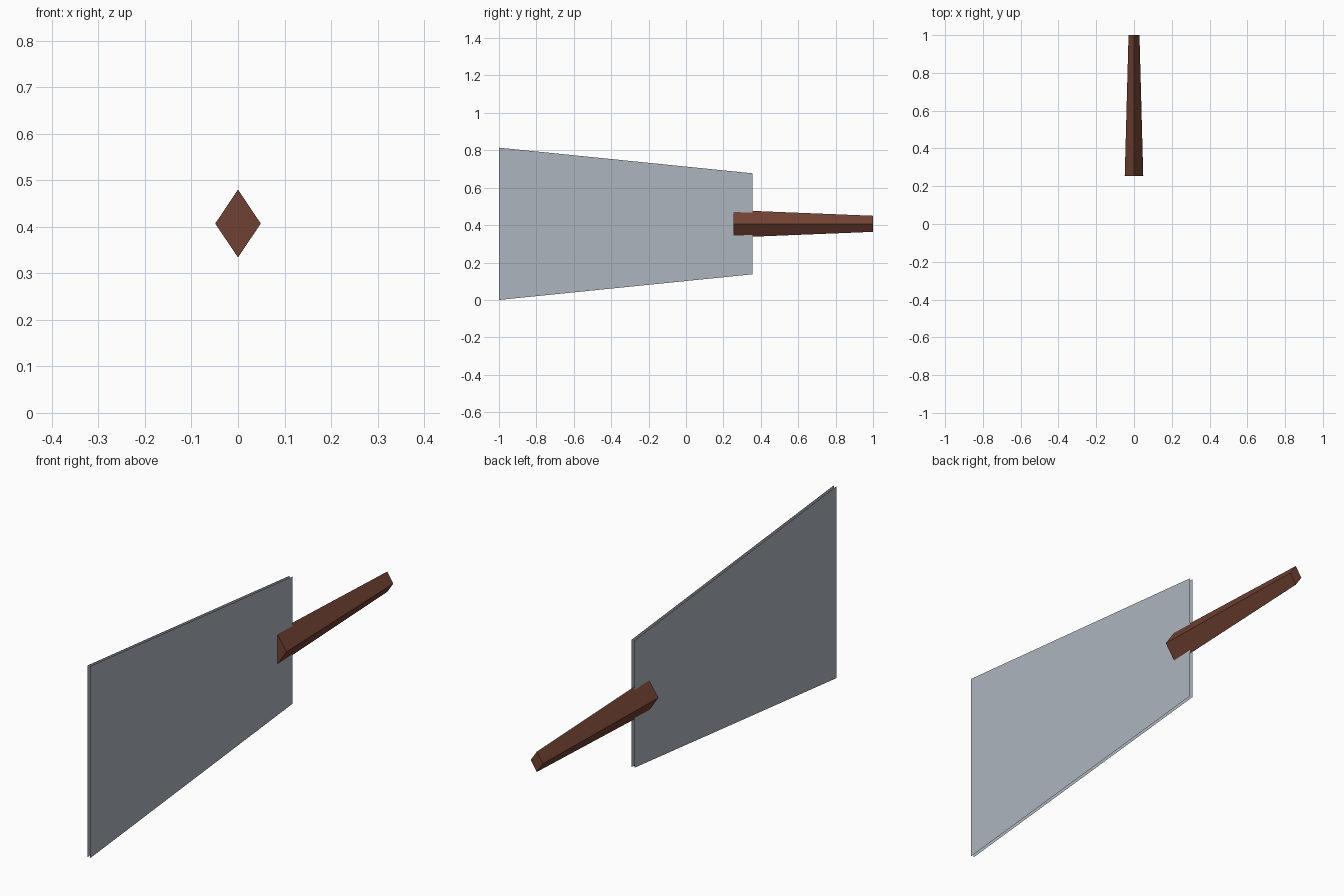
import bpy
import bmesh

if "Cube" in bpy.data.objects:
    bpy.data.objects.remove(bpy.data.objects["Cube"])

MID_Z = 0.407


def material(name, rgb):
    mat = bpy.data.materials.new(name)
    mat.diffuse_color = (*rgb, 1.0)
    mat.use_nodes = True
    mat.node_tree.nodes["Principled BSDF"].inputs["Base Color"].default_value = mat.diffuse_color
    return mat


def add_object(name, bm, mat):
    mesh = bpy.data.meshes.new(name)
    bm.to_mesh(mesh)
    bm.free()
    mesh.materials.append(mat)
    obj = bpy.data.objects.new(name, mesh)
    bpy.context.collection.objects.link(obj)
    return obj


steel = material("steel grey", (0.42, 0.46, 0.515))
wood = material("dark brown wood", (0.162, 0.053, 0.032))

# Blade: two thin parallel sheets, open at the rim, facing outwards
bm = bmesh.new()
outline = [(-1.0, -0.407), (0.355, -0.27), (0.355, 0.27), (-1.0, 0.407)]
for side in (1, -1):
    verts = [bm.verts.new((side * 0.0065, y, MID_Z + z)) for y, z in outline]
    bm.faces.new(verts if side > 0 else verts[::-1])
add_object("blade", bm, steel)

# Handle: tapered bar with a diamond cross-section, overlapping the blade
bm = bmesh.new()
rings = []
for y, half_x, half_z in ((0.255, 0.049, 0.073), (1.0, 0.029, 0.043)):
    diamond = [(half_x, 0), (0, half_z), (-half_x, 0), (0, -half_z)]
    rings.append([bm.verts.new((x, y, MID_Z + z)) for x, z in diamond])
for i in range(4):
    j = (i + 1) % 4
    bm.faces.new((rings[0][i], rings[0][j], rings[1][j], rings[1][i]))
for ring in rings:
    bm.faces.new(ring)
bmesh.ops.recalc_face_normals(bm, faces=bm.faces)
add_object("handle", bm, wood)
